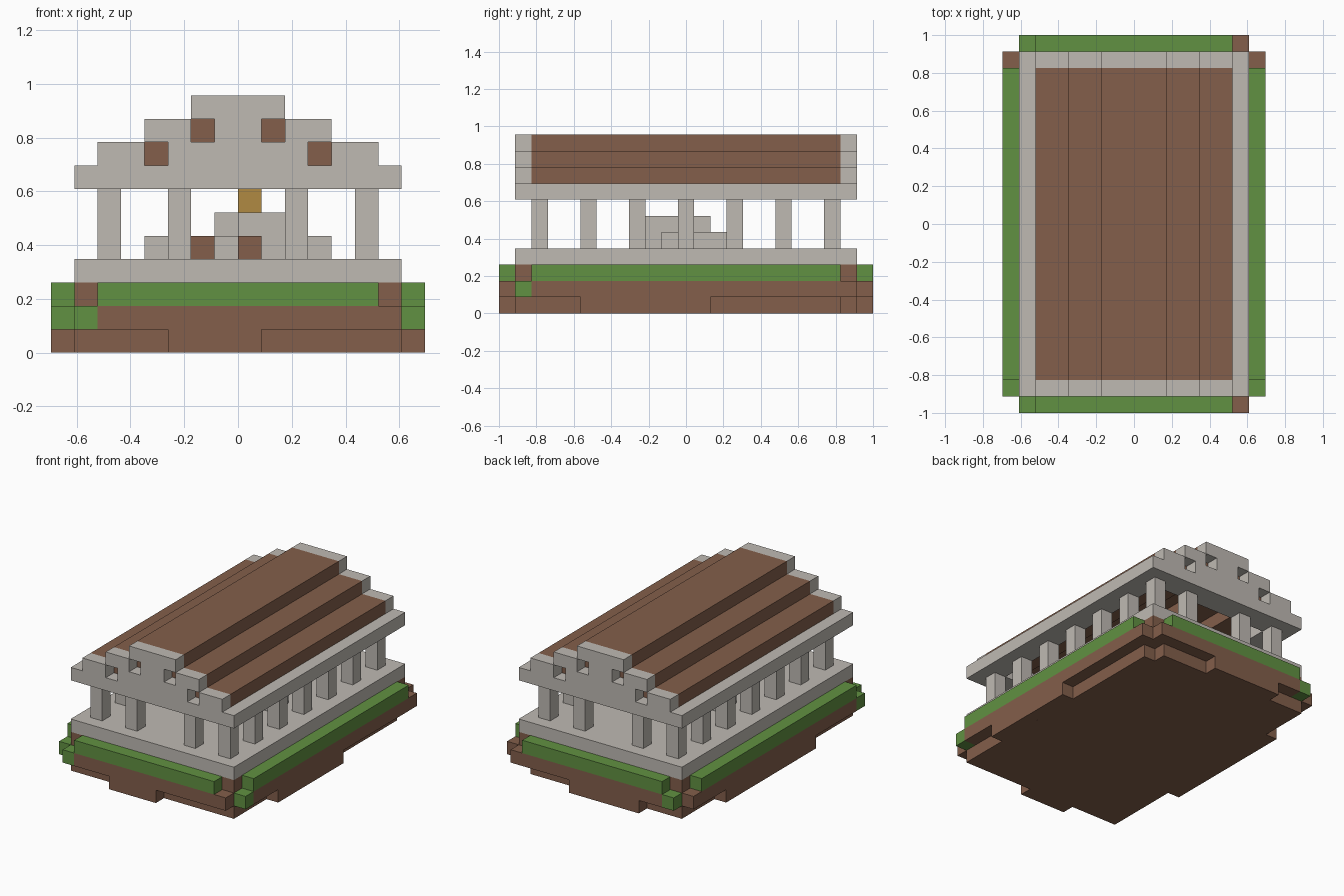
import bpy
import bmesh
from mathutils import Matrix, Vector

UNIT = 2 / 23  # edge length of one block

default_cube = bpy.data.objects.get("Cube")
if default_cube:
    bpy.data.objects.remove(default_cube, do_unlink=True)


def make_material(name, red, green, blue):
    material = bpy.data.materials.new(name)
    material.use_nodes = True
    colour = (red, green, blue, 1)
    material.diffuse_color = colour
    shader = next(n for n in material.node_tree.nodes if n.type == 'BSDF_PRINCIPLED')
    shader.inputs["Base Color"].default_value = colour
    shader.inputs["Roughness"].default_value = 0.9
    return material


stone = make_material("pale stone", .52, .49, .45)
earth = make_material("brown earth", .227, .114, .07)
grass = make_material("green grass", .12, .283, .054)
gold = make_material("gold", .434, .254, .054)


def span(x_range, y_range, z_range):
    """A box given by its extents along each axis, in blocks."""
    return tuple(zip(x_range, y_range, z_range))


def build(name, material, boxes):
    """One object made of several flat-shaded boxes."""
    bm = bmesh.new()
    for low, high in boxes:
        low, high = Vector(low) * UNIT, Vector(high) * UNIT
        size = high - low
        placement = Matrix.Translation((low + high) / 2) @ Matrix.Diagonal((*size, 1))
        bmesh.ops.create_cube(bm, size=1, matrix=placement)
    mesh = bpy.data.meshes.new(name)
    bm.to_mesh(mesh)
    bm.free()
    mesh.materials.append(material)
    obj = bpy.data.objects.new(name, mesh)
    bpy.context.collection.objects.link(obj)
    return obj


# Shared extents of the building, in blocks
HALF_X, HALF_Y = 7, 10.5
full_x, full_y = (-HALF_X, HALF_X), (-HALF_Y, HALF_Y)
inner_y = (-HALF_Y + 1, HALF_Y - 1)
front, back = (-HALF_Y - 1, -HALF_Y), (HALF_Y, HALF_Y + 1)
left, right = (HALF_X, HALF_X + 1), (-HALF_X - 1, -HALF_X)
layer = [(z, z + 1) for z in range(11)]
ends, sides = (front, back), (left, right)

# Earth mound: core with a notched bottom corner, rim and bottom steps
build("earth_core", earth, [
    span(full_x, full_y, (1, 3)),
    span((-HALF_X, HALF_X - 1), full_y, layer[0]),
    span((HALF_X - 1, HALF_X), (-HALF_Y, HALF_Y - 1), layer[0]),
])
build("earth_rim", earth,
      [span((-6, 7), y, layer[1]) for y in ends]
      + [span(x, (-9.5, HALF_Y), layer[1]) for x in sides])
build("earth_bottom_steps", earth, [
    span((-3, 1), front, layer[0]),
    span((-4, 2), back, layer[0]),
    span(left, (-6.5, 1.5), layer[0]),
    span(right, (-4.5, 6.5), layer[0]),
])

# Grass strips around the mound and the low tufts at its corners
build("grass_strips", grass,
      [span((-6, 6), y, layer[2]) for y in ends]
      + [span(x, inner_y, layer[2]) for x in sides])
build("grass_corner_tufts", grass,
      [span((-7, -6), y, layer[1]) for y in ends]
      + [span(x, (-HALF_Y, -9.5), layer[1]) for x in sides])

# Stone floor
build("floor_slab", stone, [span(full_x, full_y, layer[3])])

# Columns: two long rows, plus two more at each end
column_spots = [(x, y) for x in (-6, 5) for y in range(-9, 10, 3)]
column_spots += [(x, y) for x in (-3, 2) for y in (-9, 9)]
build("columns", stone,
      [span((x, x + 1), (y - .5, y + .5), (4, 7)) for x, y in column_spots])

# Ring beam resting on the columns
build("ring_beam", stone,
      [span(x, full_y, layer[7]) for x in ((-7, -5), (5, 7))]
      + [span((-5, 5), y, layer[7]) for y in ((-HALF_Y, -8.5), (8.5, HALF_Y))])

# Stepped gables, with gaps left for the square holes
gable_rows = {8: [(-6, -4), (-3, 3), (4, 6)],
              9: [(-4, -2), (-1, 1), (2, 4)],
              10: [(-2, 2)]}
for name, y in (("front_gable", (-HALF_Y, -9.5)), ("back_gable", (9.5, HALF_Y))):
    build(name, stone, [span(x, y, layer[z])
                        for z, row in gable_rows.items() for x in row])

# Stepped hollow roof
roof_rows = {8: [(-6, -3), (3, 6)], 9: [(-4, -1), (1, 4)], 10: [(-2, 2)]}
build("stepped_roof", earth, [span(x, inner_y, layer[z])
                              for z, row in roof_rows.items() for x in row])

# Altar in the middle of the hall
build("altar_base", stone, [
    span((-1, 2), (-2.5, 2.5), layer[4]),
    span((-4, -3), (-.5, 1.5), layer[4]),
    span((3, 4), (-1.5, .5), layer[4]),
])
build("altar_top", stone, [
    span((-1, 0), (-1.5, 1.5), layer[5]),
    span((0, 2), (-2.5, .5), layer[5]),
])
build("altar_earth_blocks", earth,
      [span((x, x + 1), (-3.5, -2.5), layer[4]) for x in (-2, 0)])
build("altar_treasure", gold, [span((0, 1), (-.5, .5), layer[6])])
